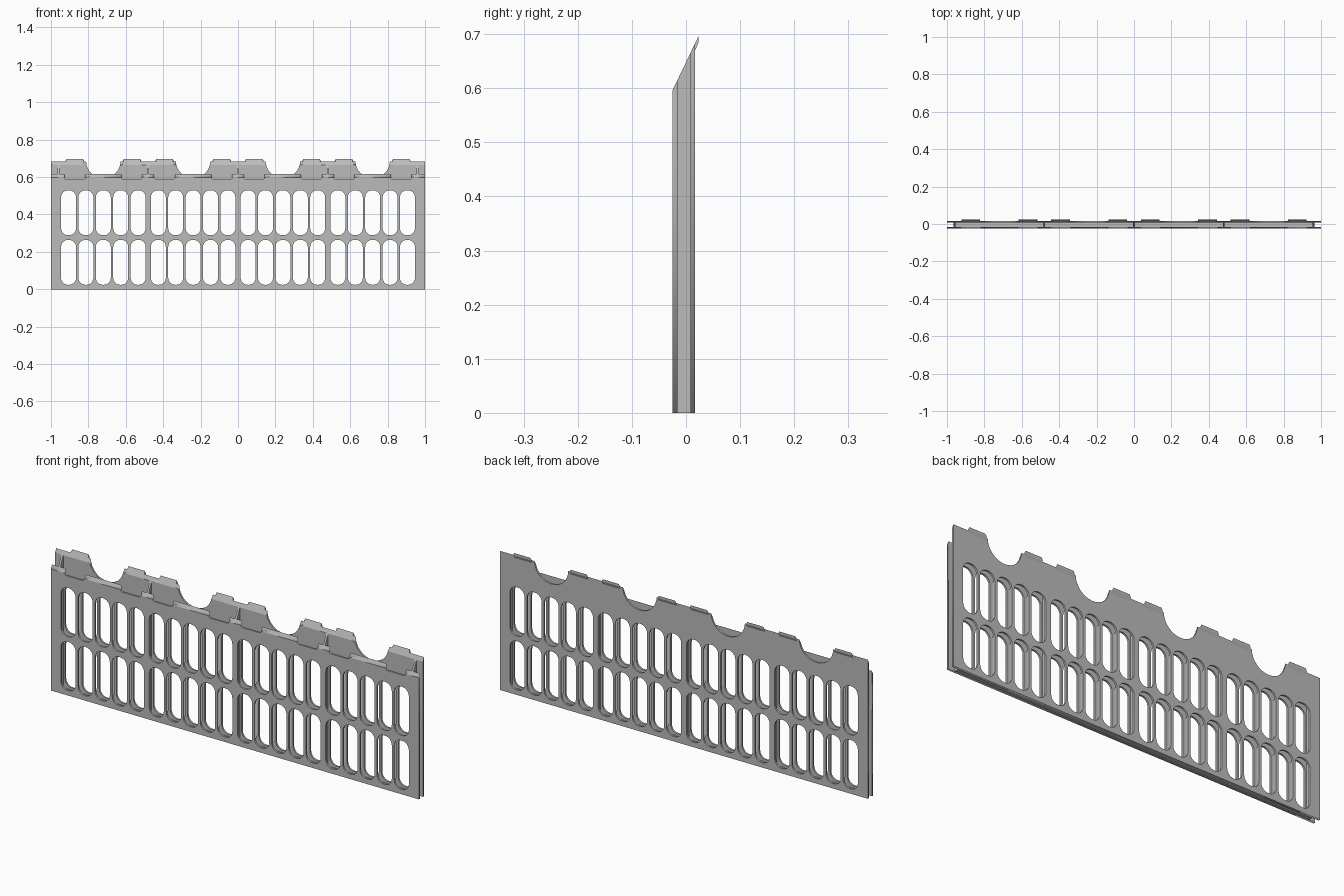
import bpy, bmesh, math
from mathutils import Vector

if "Cube" in bpy.data.objects:
    bpy.data.objects.remove(bpy.data.objects["Cube"])

FRONT, BACK, THICK = -0.0245, 0.017, 0.009
SLOPE = 2.08                      # rise of the slanted top edge per unit of depth
BAYS = (-0.72, -0.24, 0.24, 0.72)
TABS = [s * (c + d) for s in (-1, 1) for c in (0.24, 0.72) for d in (-0.153, 0.153)]
TABS.sort()

grey = bpy.data.materials.new("plain grey")
grey.diffuse_color = (0.5, 0.5, 0.5, 1)
grey.use_nodes = True
grey.node_tree.nodes["Principled BSDF"].inputs["Base Color"].default_value = grey.diffuse_color


def add_object(name, bm):
    bmesh.ops.recalc_face_normals(bm, faces=bm.faces)
    mesh = bpy.data.meshes.new(name)
    bm.to_mesh(mesh)
    bm.free()
    mesh.materials.clear()
    mesh.materials.append(grey)
    obj = bpy.data.objects.new(name, mesh)
    bpy.context.collection.objects.link(obj)
    return obj


def slant_top(bm):
    """Trim everything above the slanted top plane and close the cut."""
    cut = bmesh.ops.bisect_plane(
        bm, geom=bm.verts[:] + bm.edges[:] + bm.faces[:],
        plane_co=(0, FRONT, 0.597), plane_no=Vector((0, -SLOPE, 1)).normalized(),
        clear_outer=True)
    edges = [e for e in cut["geom_cut"] if isinstance(e, bmesh.types.BMEdge)]
    bmesh.ops.holes_fill(bm, edges=edges, sides=0)


def slot(cx, cz, w=0.08, h=0.24, r=0.037):
    """Tall rounded opening."""
    pts = []
    for sx, sz, a0 in ((1, 1, 0), (-1, 1, 90), (-1, -1, 180), (1, -1, 270)):
        for i in range(7):
            a = math.radians(a0 + 15 * i)
            pts.append((cx + sx * (w / 2 - r) + r * math.cos(a),
                        cz + sz * (h / 2 - r) + r * math.sin(a)))
    return pts


def plate(name, outline, y_mid):
    """Slotted plate made from a filled outline with holes."""
    curve = bpy.data.curves.new(name, 'CURVE')
    curve.dimensions = '2D'
    curve.fill_mode = 'BOTH'
    curve.extrude = THICK / 2
    loops = [outline] + [slot(c + 0.093 * i, z) for c in BAYS
                         for i in range(-2, 3) for z in (0.144, 0.409)]
    for pts in loops:
        sp = curve.splines.new('POLY')
        sp.points.add(len(pts) - 1)
        for p, (x, z) in zip(sp.points, pts):
            p.co = (x, z, 0, 1)
        sp.use_cyclic_u = True
    tmp = bpy.data.objects.new(name, curve)
    bpy.context.collection.objects.link(tmp)
    dg = bpy.context.evaluated_depsgraph_get()
    mesh = bpy.data.meshes.new_from_object(tmp.evaluated_get(dg))
    bm = bmesh.new()
    bm.from_mesh(mesh)
    bpy.data.objects.remove(tmp)
    bpy.data.curves.remove(curve)
    bpy.data.meshes.remove(mesh)
    bmesh.ops.remove_doubles(bm, verts=bm.verts, dist=1e-5)
    for v in bm.verts:
        v.co = (v.co.x, y_mid - v.co.z, v.co.y)
    slant_top(bm)
    return add_object(name, bm)


def box(name, x0, x1, y0, y1, z0, z1, slanted=False):
    bm = bmesh.new()
    bmesh.ops.create_cube(bm, size=1)
    for v in bm.verts:
        v.co = (x1 if v.co.x > 0 else x0, y1 if v.co.y > 0 else y0,
                z1 if v.co.z > 0 else z0)
    if slanted:
        slant_top(bm)
    return add_object(name, bm)


def prism(name, profile, x0, x1, taper=0.0):
    """Extrude a (y, z) profile along x."""
    bm = bmesh.new()
    top = max(z for y, z in profile)
    ends = []
    for x, s in ((x0, 1), (x1, -1)):
        ends.append([bm.verts.new((x + s * (taper if z == top else 0), y, z))
                     for y, z in profile])
    bm.faces.new(ends[0])
    bm.faces.new(ends[1][::-1])
    n = len(profile)
    for i in range(n):
        j = (i + 1) % n
        bm.faces.new((ends[0][i], ends[1][i], ends[1][j], ends[0][j]))
    return add_object(name, bm)


# Front plate: straight top with shallow notches that take the tabs
front = [(-1, 0), (1, 0), (1, 0.66)]
for x in reversed(TABS):
    front += [(x + 0.055, 0.66), (x + 0.055, 0.594), (x + 0.048, 0.587),
              (x - 0.048, 0.587), (x - 0.055, 0.594), (x - 0.055, 0.66)]
front.append((-1, 0.66))
plate("front_plate", front, FRONT + THICK / 2)

# Back plate: taller, with a round scoop above each bay
back = [(-1, 0), (1, 0), (1, 0.72)]
for c in reversed(BAYS):
    back.append((c + 0.092, 0.72))
    for i in range(17):
        a = math.pi * i / 16
        back.append((c + 0.092 * math.cos(a), 0.685 - 0.09 * math.sin(a)))
    back.append((c - 0.092, 0.72))
back.append((-1, 0.72))
plate("back_plate", back, BACK - THICK / 2)

# Cross webs joining the plates
inner0, inner1 = FRONT + THICK, BACK - THICK
for i, x in enumerate((-0.96, -0.48, 0, 0.48, 0.96)):
    box(f"web_{i + 1}", x - 0.005, x + 0.005, inner0, inner1, 0.0, 0.75, True)

# Floor strip closing the bottom between the end webs
box("floor_strip", -0.96, 0.96, inner0, inner1, 0.003, 0.014)

# Interlocking tabs leaning out over the back edge
tab_profile = [(0.008, 0.6646), (0.0235, 0.697), (0.0235, 0.685), (0.017, 0.67), (0.008, 0.655)]
for i, x in enumerate(TABS):
    prism(f"tab_{i + 1}", tab_profile, x - 0.05, x + 0.05, 0.006)
